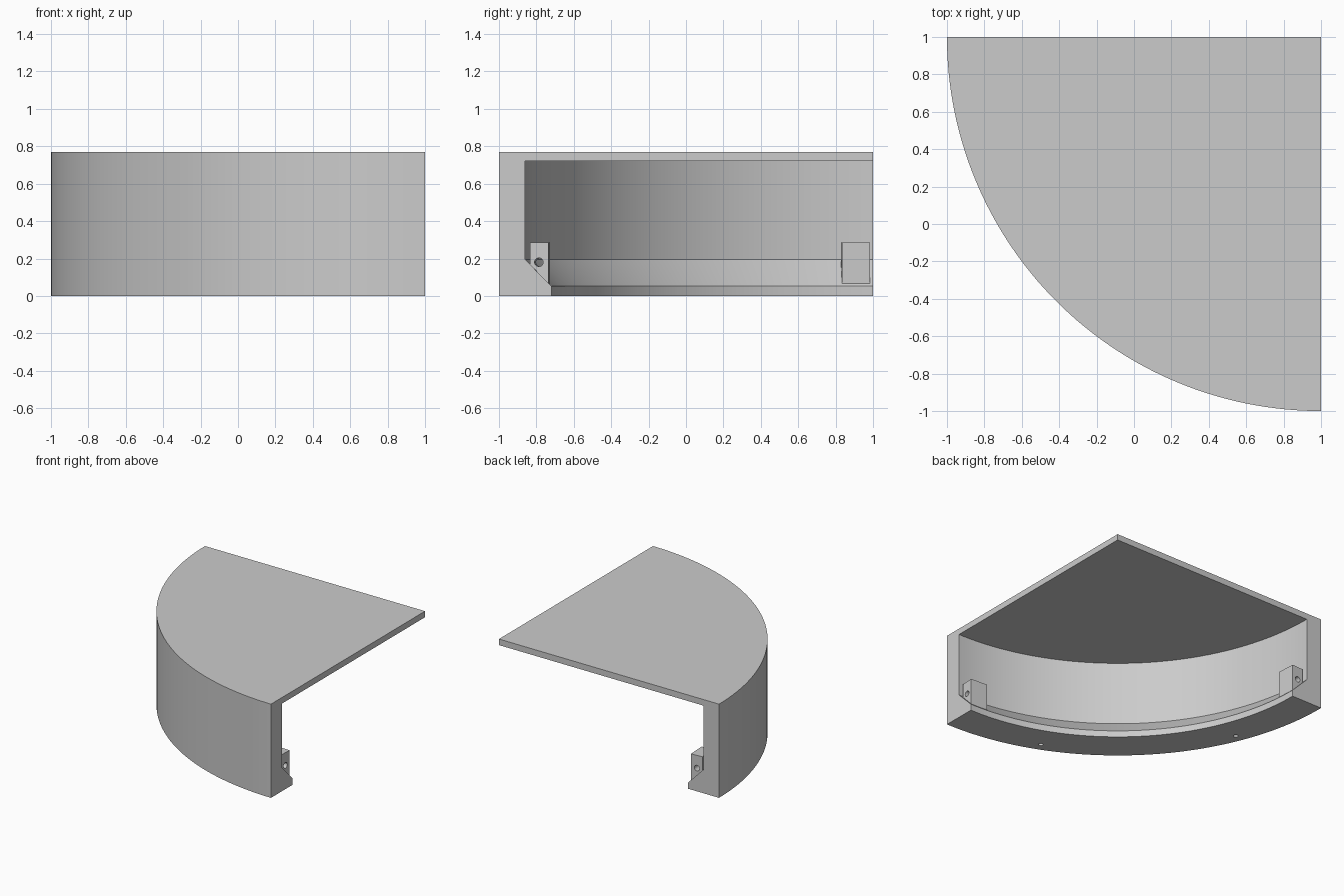
import bpy, bmesh, math
from mathutils import Vector, Matrix

cube = bpy.data.objects.get("Cube")
if cube:
    bpy.data.objects.remove(cube, do_unlink=True)

CENTRE = Vector((1, 1, 0))   # axis of the quarter turn
SEGMENTS = 64

grey = bpy.data.materials.new("light_grey")
grey.use_nodes = True
colour = (0.6, 0.6, 0.6, 1)
grey.diffuse_color = colour
grey.node_tree.nodes["Principled BSDF"].inputs["Base Color"].default_value = colour


def polar(radius, angle, z):
    """Point on the quarter turn; angle runs from the front end to the right end."""
    return CENTRE + Vector((-radius * math.sin(angle), -radius * math.cos(angle), z))


def make_object(name, bm):
    bmesh.ops.recalc_face_normals(bm, faces=bm.faces)
    mesh = bpy.data.meshes.new(name)
    bm.to_mesh(mesh)
    bm.free()
    mesh.materials.append(grey)
    obj = bpy.data.objects.new(name, mesh)
    bpy.context.collection.objects.link(obj)
    return obj


def activate(obj):
    bpy.ops.object.select_all(action='DESELECT')
    obj.select_set(True)
    bpy.context.view_layer.objects.active = obj


def drill(obj, radius, depth, matrix):
    """Cut a round hole centred on the matrix, along its local z axis."""
    bm = bmesh.new()
    bmesh.ops.create_cone(bm, cap_ends=True, segments=24, radius1=radius,
                          radius2=radius, depth=depth, matrix=matrix)
    cutter = make_object("hole_cutter", bm)
    cutter.hide_render = True
    activate(obj)
    mod = obj.modifiers.new("hole", 'BOOLEAN')
    mod.operation, mod.solver, mod.object = 'DIFFERENCE', 'EXACT', cutter
    bpy.ops.object.modifier_apply(modifier=mod.name)
    bpy.data.objects.remove(cutter, do_unlink=True)


def smooth(obj):
    activate(obj)
    bpy.ops.object.shade_smooth_by_angle(angle=math.radians(30))


# Quarter-round shell: top plate, curved wall and chamfered bottom lip
profile = [(0, 0.72), (0, 0.77), (2, 0.77), (2, 0), (1.72, 0),
           (1.72, 0.052), (1.86, 0.195), (1.86, 0.72)]
bm = bmesh.new()
rings = [[bm.verts.new(polar(r, math.pi / 2 * i / SEGMENTS, z)) for r, z in profile]
         for i in range(SEGMENTS + 1)]
for a, b in zip(rings, rings[1:]):
    for j in range(len(profile)):
        k = (j + 1) % len(profile)
        bm.faces.new((a[j], a[k], b[k], b[j]))
bm.faces.new(rings[0])
bm.faces.new(rings[-1])
bmesh.ops.remove_doubles(bm, verts=bm.verts, dist=0.0001)
shell = make_object("quarter_round_shell", bm)

# Small screw holes in the underside of the wall
for degrees in (22.5, 67.5):
    drill(shell, 0.018, 0.2, Matrix.Translation(polar(1.925, math.radians(degrees), 0)))
smooth(shell)

# Joining tabs inside both ends, each with a hole along the arc
for name, degrees in (("front_end_tab", 3), ("right_end_tab", 87)):
    angle = math.radians(degrees)
    turn = Matrix.Rotation(-angle, 4, 'Z')
    bm = bmesh.new()
    place = Matrix.Translation(polar(1.783, angle, 0.173)) @ turn
    bmesh.ops.create_cube(bm, size=1, matrix=place @ Matrix.Diagonal((0.15, 0.1, 0.224, 1)))
    tab = make_object(name, bm)
    along = Matrix.Translation(polar(1.785, angle, 0.18)) @ turn @ Matrix.Rotation(math.pi / 2, 4, 'Y')
    drill(tab, 0.023, 0.4, along)
    smooth(tab)
